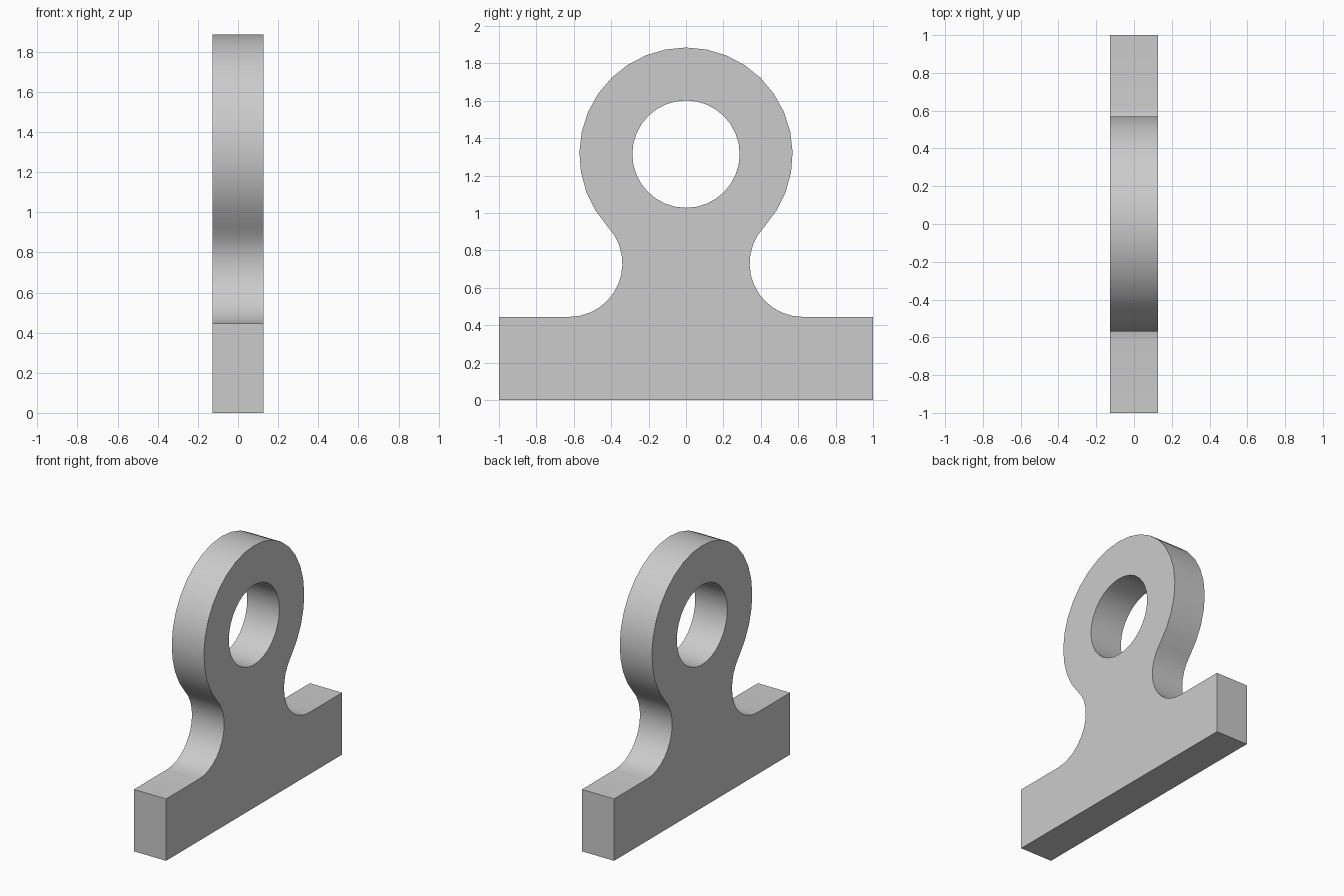
import bpy, bmesh
from math import sin, cos, atan2, radians, pi

if "Cube" in bpy.data.objects:
    bpy.data.objects.remove(bpy.data.objects["Cube"])

HALF_T = 0.128                 # half thickness along x
BASE_H = 0.445                 # height of the foot bar
RING_Z, RING_R, HOLE_R = 1.315, 0.57, 0.287
FIL_Y, FIL_R = 0.625, 0.285    # neck fillet, tangent to bar and ring
FIL_Z = BASE_H + FIL_R


def arc(cy, cz, r, a0, a1, n):
    return [(cy + r * cos(a0 + (a1 - a0) * i / n),
             cz + r * sin(a0 + (a1 - a0) * i / n)) for i in range(n + 1)]


def add_loop(curve, pts):
    s = curve.splines.new('POLY')
    s.points.add(len(pts) - 1)
    for p, (y, z) in zip(s.points, pts):
        p.co = (y, z, 0, 1)
    s.use_cyclic_u = True


# Outline: foot bar, right fillet, ring, mirrored left fillet
touch = atan2(RING_Z - FIL_Z, -FIL_Y)
right = [(1, 0), (1, BASE_H)] + arc(FIL_Y, FIL_Z, FIL_R, 1.5 * pi, touch, 12)
left = [(-y, z) for y, z in reversed(right)]
a = touch - pi
ring = arc(0, RING_Z, RING_R, a, pi - a, 24)[1:-1]
hole = arc(0, RING_Z, HOLE_R, 0, 2 * pi, 32)[:-1]

curve = bpy.data.curves.new("eye_bracket_profile", 'CURVE')
curve.dimensions = '2D'
curve.fill_mode = 'BOTH'
curve.extrude = HALF_T
add_loop(curve, right + ring + left)
add_loop(curve, hole)

# Stand the profile up in the y-z plane and turn it into a mesh
bracket = bpy.data.objects.new("eye_bracket", curve)
bpy.context.collection.objects.link(bracket)
bracket.rotation_euler = (radians(90), 0, radians(90))
bpy.context.view_layer.objects.active = bracket
bracket.select_set(True)
bpy.ops.object.convert(target='MESH')
bpy.ops.object.transform_apply(location=False, rotation=True, scale=False)

# Weld the sides to the caps
bm = bmesh.new()
bm.from_mesh(bracket.data)
bmesh.ops.remove_doubles(bm, verts=bm.verts, dist=1e-4)
bmesh.ops.recalc_face_normals(bm, faces=bm.faces)
bm.to_mesh(bracket.data)
bm.free()
bpy.ops.object.shade_smooth_by_angle(angle=radians(30))
